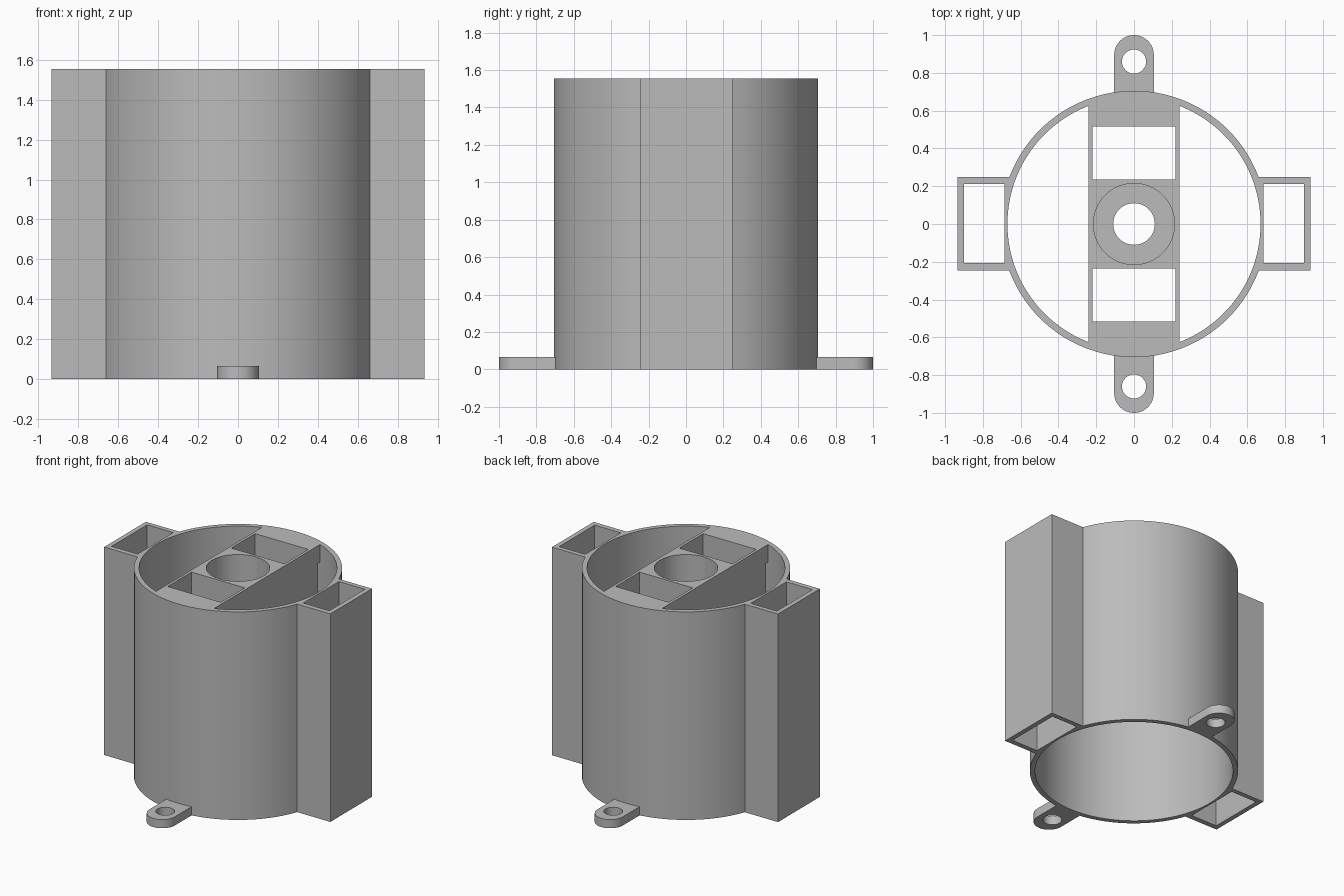
import bpy
import math

cube = bpy.data.objects.get("Cube")
if cube:
    bpy.data.objects.remove(cube, do_unlink=True)

TOP = 1.555
OUTER, INNER = 0.705, 0.67

grey = bpy.data.materials.new("plain grey")
grey.use_nodes = True
colour = (0.5, 0.5, 0.5, 1)
grey.diffuse_color = colour
grey.node_tree.nodes["Principled BSDF"].inputs["Base Color"].default_value = colour


def box(name, x, y, z):
    """Box from (low, high) pairs on each axis."""
    bpy.ops.mesh.primitive_cube_add(size=1)
    ob = bpy.context.object
    ob.name = name
    for i, (lo, hi) in enumerate((x, y, z)):
        for v in ob.data.vertices:
            v.co[i] = lo if v.co[i] < 0 else hi
    return ob


def disc(name, radius, z, y=0, sides=128):
    """Upright cylinder between two heights."""
    bpy.ops.mesh.primitive_cylinder_add(vertices=sides, radius=radius, depth=z[1] - z[0])
    ob = bpy.context.object
    ob.name = name
    for v in ob.data.vertices:
        v.co.y += y
        v.co.z += (z[0] + z[1]) / 2
    return ob


def combine(target, tool, operation):
    """Apply a boolean and remove the tool object."""
    mod = target.modifiers.new("combine", "BOOLEAN")
    mod.operation = operation
    mod.solver = "EXACT"
    mod.object = tool
    bpy.context.view_layer.objects.active = target
    bpy.ops.object.modifier_apply(modifier=mod.name)
    bpy.data.objects.remove(tool, do_unlink=True)


def finish(ob):
    ob.data.materials.clear()
    ob.data.materials.append(grey)
    bpy.ops.object.select_all(action="DESELECT")
    ob.select_set(True)
    bpy.context.view_layer.objects.active = ob
    bpy.ops.object.shade_smooth_by_angle(angle=math.radians(30))


THROUGH = (-0.1, TOP + 0.1)

# Round shell with a square channel on each side
shell = disc("round_holder", OUTER, (0, TOP))
combine(shell, box("channels", (-0.935, 0.935), (-0.245, 0.248), (0, TOP)), "UNION")
combine(shell, disc("bore", INNER, THROUGH), "DIFFERENCE")
for s in (-1, 1):
    x = sorted((s * 0.685, s * 0.9))
    combine(shell, box("channel_hole", x, (-0.207, 0.213), THROUGH), "DIFFERENCE")

# Bridge across the top: a plate into the wall and a deeper block below
bridge = box("bridge", (-0.24, 0.24), (-0.8, 0.8), (TOP - 0.13, TOP))
combine(bridge, disc("plate_outline", 0.69, THROUGH), "INTERSECT")
combine(bridge, box("block", (-0.24, 0.24), (-0.605, 0.605), (TOP - 0.45, TOP)), "UNION")
for s in (-1, 1):
    y = sorted((s * 0.235, s * 0.517))
    combine(bridge, box("window", (-0.22, 0.22), y, THROUGH), "DIFFERENCE")
combine(bridge, disc("recess", 0.215, (TOP - 0.38, TOP + 0.1), sides=64), "DIFFERENCE")
combine(bridge, disc("centre_hole", 0.11, THROUGH, sides=48), "DIFFERENCE")
combine(shell, bridge, "UNION")
finish(shell)

# Rounded mounting tabs at the foot
for s, name in ((-1, "front_mounting_tab"), (1, "back_mounting_tab")):
    tab = box(name, (-0.105, 0.105), sorted((s * 0.6, s * 0.895)), (0, 0.065))
    combine(tab, disc("round_end", 0.105, (0, 0.065), s * 0.895, 48), "UNION")
    combine(tab, disc("screw_hole", 0.064, THROUGH, s * 0.86, 32), "DIFFERENCE")
    combine(tab, disc("wall_cut", OUTER - 0.001, THROUGH), "DIFFERENCE")
    finish(tab)
